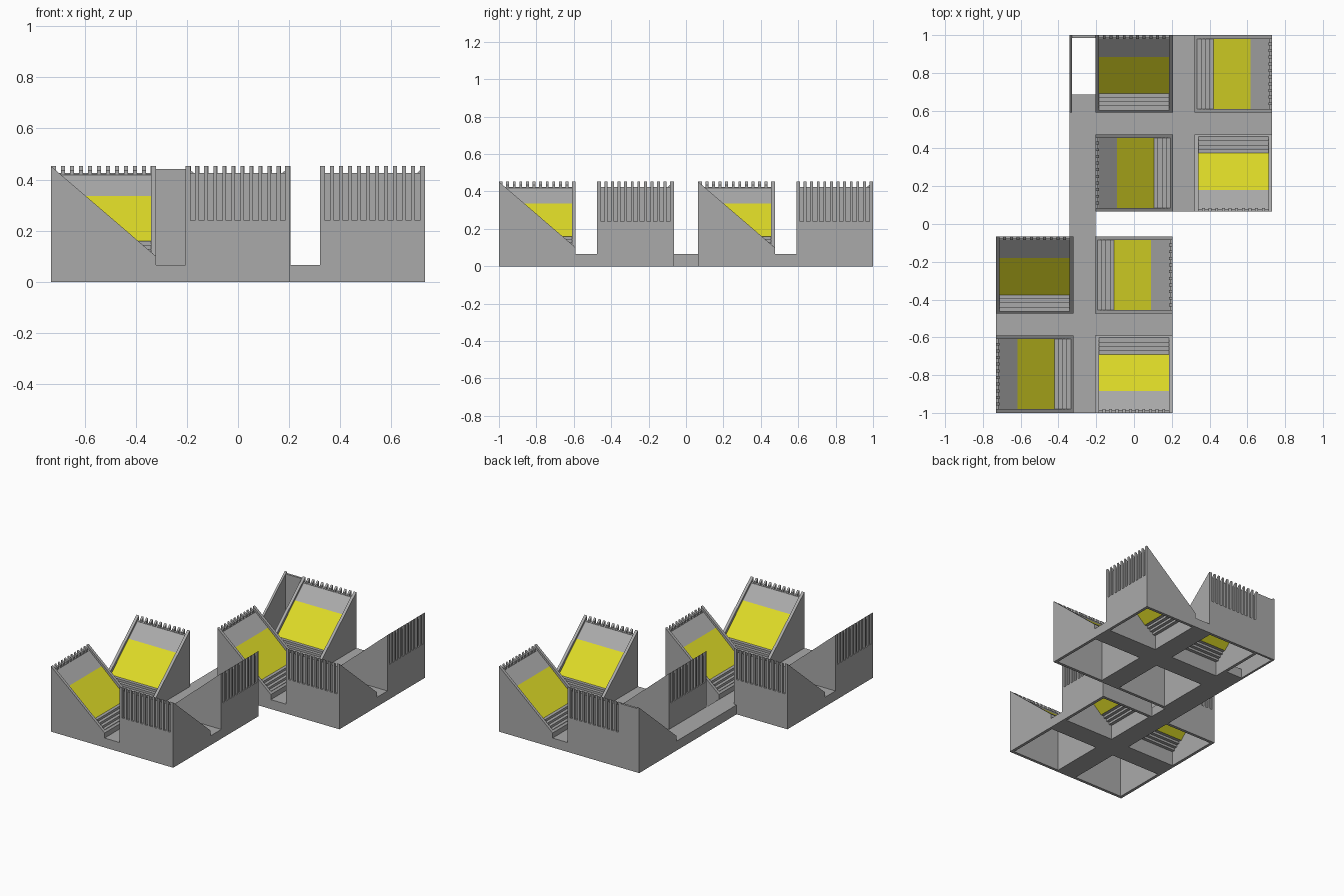
import bpy, bmesh, math
from mathutils import Matrix

if "Cube" in bpy.data.objects:
    bpy.data.objects.remove(bpy.data.objects["Cube"])


def material(name, rgb):
    m = bpy.data.materials.new(name)
    m.use_nodes = True
    m.diffuse_color = (*rgb, 1)
    m.node_tree.nodes["Principled BSDF"].inputs["Base Color"].default_value = (*rgb, 1)
    return m


GRAY = material("concrete gray", (0.40, 0.40, 0.40))
YELLOW = material("panel yellow", (0.72, 0.70, 0.02))

SIZE = 0.41       # bin width and depth
HALF = SIZE / 2
GAP = 0.115       # walkway width
STEP = HALF + GAP / 2
SPAN = 2 * SIZE + GAP
TOP, LIP, FLOOR = 0.452, 0.10, 0.065
WALL = 0.02


def rim(t):
    """Height of the sloping rim at distance t from the tall face."""
    return TOP - (TOP - LIP) * t / SIZE


def prism(bm, profile, x0, x1):
    """Extrude a (depth, height) profile from x0 to x1."""
    a = [bm.verts.new((x0, t - HALF, z)) for t, z in profile]
    b = [bm.verts.new((x1, t - HALF, z)) for t, z in profile]
    bm.faces.new(a)
    bm.faces.new(b[::-1])
    n = len(a)
    for i in range(n):
        j = (i + 1) % n
        bm.faces.new((a[j], a[i], b[i], b[j]))


def finish(bm, name, mat):
    bmesh.ops.recalc_face_normals(bm, faces=bm.faces)
    mesh = bpy.data.meshes.new(name)
    bm.to_mesh(mesh)
    bm.free()
    mesh.materials.append(mat)
    return mesh


def place(name, mesh, matrix=Matrix()):
    ob = bpy.data.objects.new(name, mesh)
    ob.matrix_world = matrix
    bpy.context.collection.objects.link(ob)
    return ob


def sheet(points, thick):
    """Close an open profile with a copy of it lowered by thick."""
    return points + [(t, z - thick) for t, z in reversed(points)]


def wedge():
    return [(0, 0), (0, TOP), (SIZE, LIP), (SIZE, 0)]


def bin_shell():
    bm = bmesh.new()
    inner = HALF - WALL
    # Wedge-shaped side walls
    prism(bm, wedge(), -HALF, -inner)
    prism(bm, wedge(), inner, HALF)
    # Tall wall: plain base, then a thinner backing behind the grooves
    prism(bm, [(0, 0), (0, 0.24), (WALL, 0.24), (WALL, 0)], -inner, inner)
    prism(bm, [(0.012, 0.24), (0.012, 0.425), (WALL, 0.42), (WALL, 0.24)], -inner, inner)
    # Teeth between the grooves
    pitch, tooth = 0.03525, 0.01525
    for i in range(-5, 5):
        x = (i + 0.5) * pitch
        prism(bm, [(0, 0.24), (0, TOP), (WALL, rim(WALL)), (WALL, 0.24)],
              x - tooth / 2, x + tooth / 2)
    # Low wall
    low = SIZE - 0.012
    prism(bm, [(low, 0), (low, rim(low)), (SIZE, LIP), (SIZE, 0)], -inner, inner)
    # Upper sloping panel
    prism(bm, sheet([(0.018, 0.42), (0.115, 0.335)], 0.012), -inner, inner)
    # Steps at the foot of the slope
    steps = [(0.31, 0.16)]
    for i in range(4):
        t, z = 0.31 + 0.022 * (i + 1), 0.16 - 0.0155 * (i + 1)
        steps += [(t, z + 0.0155), (t, z)]
    steps.append((low, 0.098))
    prism(bm, sheet(steps, 0.012), -inner, inner)
    return finish(bm, "bin_shell", GRAY)


def bin_panel():
    bm = bmesh.new()
    inner = HALF - WALL
    prism(bm, sheet([(0.115, 0.335), (0.31, 0.16)], 0.012), -inner, inner)
    return finish(bm, "bin_panel", YELLOW)


def slab(name, x0, x1, y0, y1, z0, z1):
    bm = bmesh.new()
    prism(bm, [(y0 + HALF, z0), (y0 + HALF, z1), (y1 + HALF, z1), (y1 + HALF, z0)], x0, x1)
    return place(name, finish(bm, name, GRAY))


# Two clusters of four bins, each turned a quarter from the last
shell, panel = bin_shell(), bin_panel()
CX, CY = 0.2635, 1 - SPAN / 2
for label, cx, cy in (("front", -CX, -CY), ("rear", CX, CY)):
    for k in range(4):
        m = (Matrix.Translation((cx, cy, 0)) @ Matrix.Rotation(k * math.pi / 2, 4, "Z")
             @ Matrix.Translation((STEP, -STEP, 0)))
        place(f"{label}_bin_shell_{k + 1}", shell, m)
        place(f"{label}_bin_panel_{k + 1}", panel, m)
    # Cross-shaped walkway
    g, s = GAP / 2, SPAN / 2
    slab(f"{label}_walkway_long", cx - g, cx + g, cy - s, cy + s, 0, FLOOR)
    slab(f"{label}_walkway_left", cx + g, cx + s, cy - g, cy + g, 0, FLOOR)
    slab(f"{label}_walkway_right", cx - s, cx - g, cy - g, cy + g, 0, FLOOR)

# Walkway joining the clusters, running into the open shaft
x0, x1 = -0.342, CX - SPAN / 2
slab("link_walkway", x0, x1, SPAN / 2 - CY, 0.685, 0, FLOOR)

# Open shaft beside the rear bin: wedge side wall and back wall
bm = bmesh.new()
prism(bm, wedge(), x0, x0 + 0.015)
place("shaft_side_wall", finish(bm, "shaft_side_wall", GRAY),
      Matrix.Translation((0, 1 - HALF, 0)) @ Matrix.Scale(-1, 4, (0, 1, 0)))
slab("shaft_back_wall", x0 + 0.015, x1, 0.985, 1, 0, TOP - 0.01)
